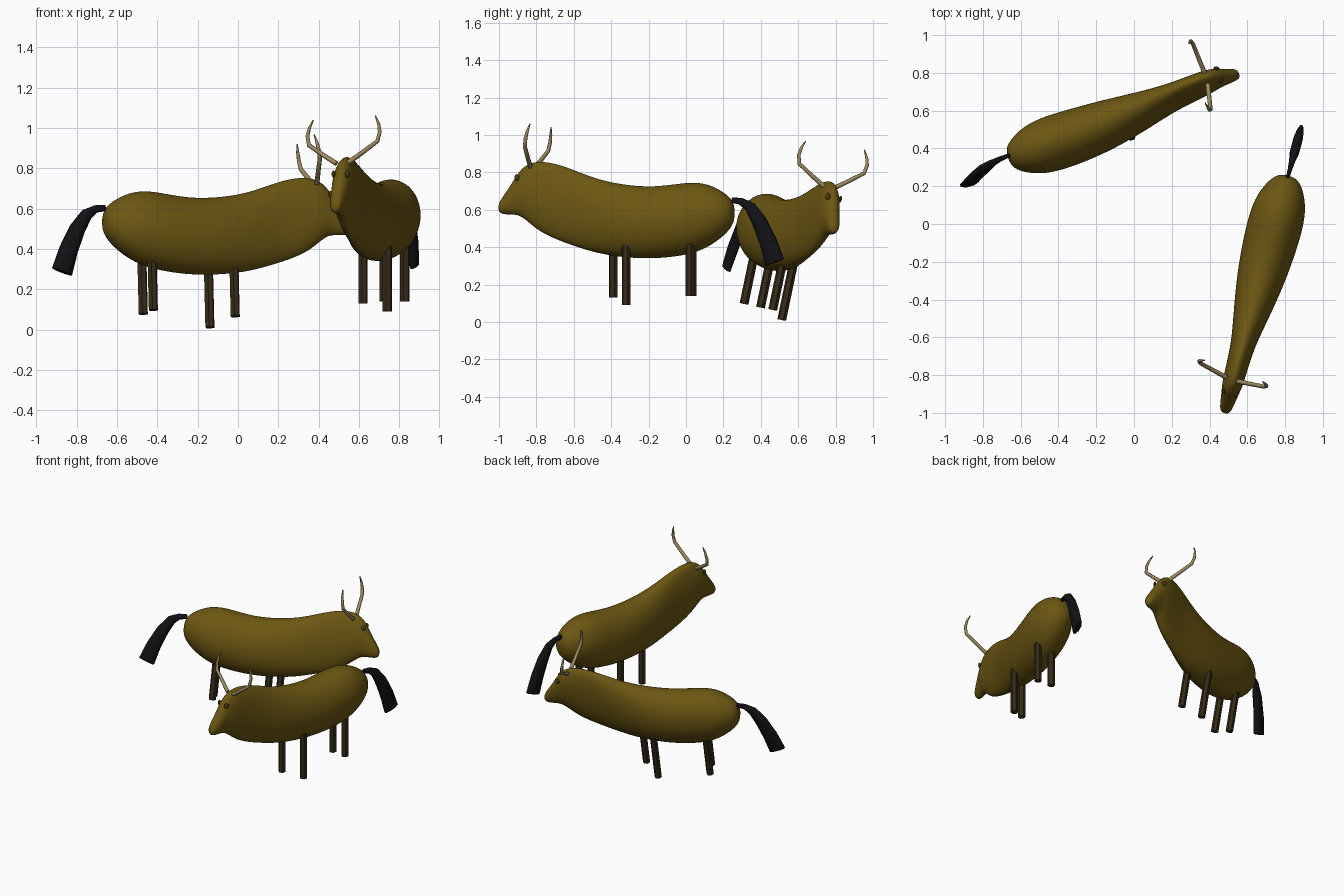
import bpy, bmesh
from math import radians, cos, sin, tau
from mathutils import Vector, Matrix

if "Cube" in bpy.data.objects:
    bpy.data.objects.remove(bpy.data.objects["Cube"])


def material(name, rgb):
    m = bpy.data.materials.new(name)
    m.diffuse_color = (*rgb, 1)
    m.use_nodes = True
    m.node_tree.nodes["Principled BSDF"].inputs["Base Color"].default_value = m.diffuse_color
    return m


HIDE = material("olive brown hide", (0.15, 0.095, 0.006))
LEG = material("dark brown leg", (0.036, 0.024, 0.009))
HORN = material("tan horn", (0.33, 0.25, 0.12))
TAIL = material("black tail", (0.006, 0.006, 0.008))
EYE = material("dark eye", (0.07, 0.045, 0.006))


def loft(name, rings, sides, mat, smooth=True):
    """Skin a closed mesh over rings of (centre, half axis a, half axis b)."""
    bm = bmesh.new()
    loops = []
    for c, a, b in rings:
        loops.append([bm.verts.new(Vector(c) + Vector(a) * cos(tau * (i + .5) / sides)
                                   + Vector(b) * sin(tau * (i + .5) / sides))
                      for i in range(sides)])
    for p, q in zip(loops, loops[1:]):
        for i in range(sides):
            j = (i + 1) % sides
            bm.faces.new((p[i], p[j], q[j], q[i]))
    bm.faces.new(loops[0])
    bm.faces.new(loops[-1])
    bmesh.ops.recalc_face_normals(bm, faces=bm.faces)
    for f in bm.faces:
        f.smooth = smooth and len(f.verts) == 4
    me = bpy.data.meshes.new(name)
    bm.to_mesh(me)
    bm.free()
    me.materials.append(mat)
    return me


def tube(name, path, side, radii, sides, mat, smooth=True):
    """Loft along a path; radii are (along side axis, across it)."""
    pts = [Vector(p) for p in path]
    rings = []
    for i, p in enumerate(pts):
        t = (pts[min(i + 1, len(pts) - 1)] - pts[max(i - 1, 0)]).normalized()
        s = Vector(side)
        s = (s - t * s.dot(t)).normalized()
        rings.append((p, s * radii[i][0], t.cross(s) * radii[i][1]))
    return loft(name, rings, sides, mat, smooth)


parts = []  # (name, mesh, subdivision level), animal faces -y

# body and head: y, bottom, top, half width
profile = [(-.667, .59, .63, .018), (-.647, .575, .665, .032), (-.60, .573, .73, .040),
           (-.55, .57, .815, .048), (-.50, .53, .852, .057), (-.44, .48, .864, .058),
           (-.36, .442, .854, .062), (-.27, .408, .826, .068), (-.11, .358, .762, .100),
           (.06, .337, .733, .129), (.20, .334, .727, .143), (.33, .347, .744, .150),
           (.42, .366, .753, .148), (.505, .403, .738, .134), (.59, .467, .69, .094),
           (.638, .53, .64, .045)]
body = loft("body", [((0, y, (b + t) / 2), (w, 0, 0), (0, 0, (t - b) / 2))
                     for y, b, t, w in profile], 16, HIDE)
for f in body.polygons:
    f.use_smooth = True
parts.append(("body", body, 2))

# legs: foot position, posed at different lengths
for name, (x, y, z) in {"front_right_leg": (-.023, -.039, .13), "front_left_leg": (.075, .06, .09),
                        "rear_right_leg": (-.031, .396, .14), "rear_left_leg": (.071, .412, .14)}.items():
    parts.append((name, tube(name, [(x, y, z), (x, y, .46)], (1, 0, 0),
                             [(.024, .024)] * 2, 6, LEG, False), 0))

# horns and eyes, head turned and tilted slightly
horn_path = [(.03, -.483, .825), (.10, -.472, .87), (.180, -.46, .925), (.190, -.453, .97),
             (.182, -.446, 1.01), (.163, -.438, 1.05)]
horn_r = [.013, .012, .011, .010, .008, .003]
for label, s in (("left", 1), ("right", -1)):
    pts = [(s * x - .012, y - .09 * s * x, z + .06 * s * x) for x, y, z in horn_path]
    name = label + "_horn"
    parts.append((name, tube(name, pts, (0, 1, 0), [(r, r) for r in horn_r], 7, HORN), 0))

    bm = bmesh.new()
    bmesh.ops.create_uvsphere(bm, u_segments=12, v_segments=8, radius=1,
                              matrix=Matrix.Translation((s * .036, -.556, .772))
                              @ Matrix.Rotation(-s * .5, 4, 'Z')
                              @ Matrix.Diagonal((.009, .016, .018, 1)))
    eye = bpy.data.meshes.new(label + "_eye")
    bm.to_mesh(eye)
    bm.free()
    eye.materials.append(EYE)
    parts.append((label + "_eye", eye, 0))

# flattened tail that widens toward its end
tail = tube("tail", [(0, .625, .652), (0, .675, .645), (0, .725, .615), (0, .775, .54),
                     (0, .825, .43), (0, .862, .318)], (1, 0, 0),
            [(.010, .016), (.013, .02), (.018, .032), (.027, .042), (.027, .05), (.02, .057)], 8, TAIL)
parts.append(("tail", tail, 0))

# two animals share the same parts; the far one is rolled and pitched
R = Matrix.Rotation
near = Matrix.Translation((.652, -.358, 0)) @ R(radians(-15), 4, 'Z')
far = (Matrix.Translation((-.055, .445, -.065)) @ R(radians(110.5), 4, 'Z')
       @ R(radians(11.5), 4, 'Y') @ R(radians(2.8), 4, 'X'))
for prefix, mat in (("near_ox_", near), ("far_ox_", far)):
    for name, mesh, level in parts:
        ob = bpy.data.objects.new(prefix + name, mesh)
        ob.matrix_world = mat
        bpy.context.collection.objects.link(ob)
        if level:
            ob.modifiers.new("smooth", 'SUBSURF').levels = level
            ob.modifiers["smooth"].render_levels = level
